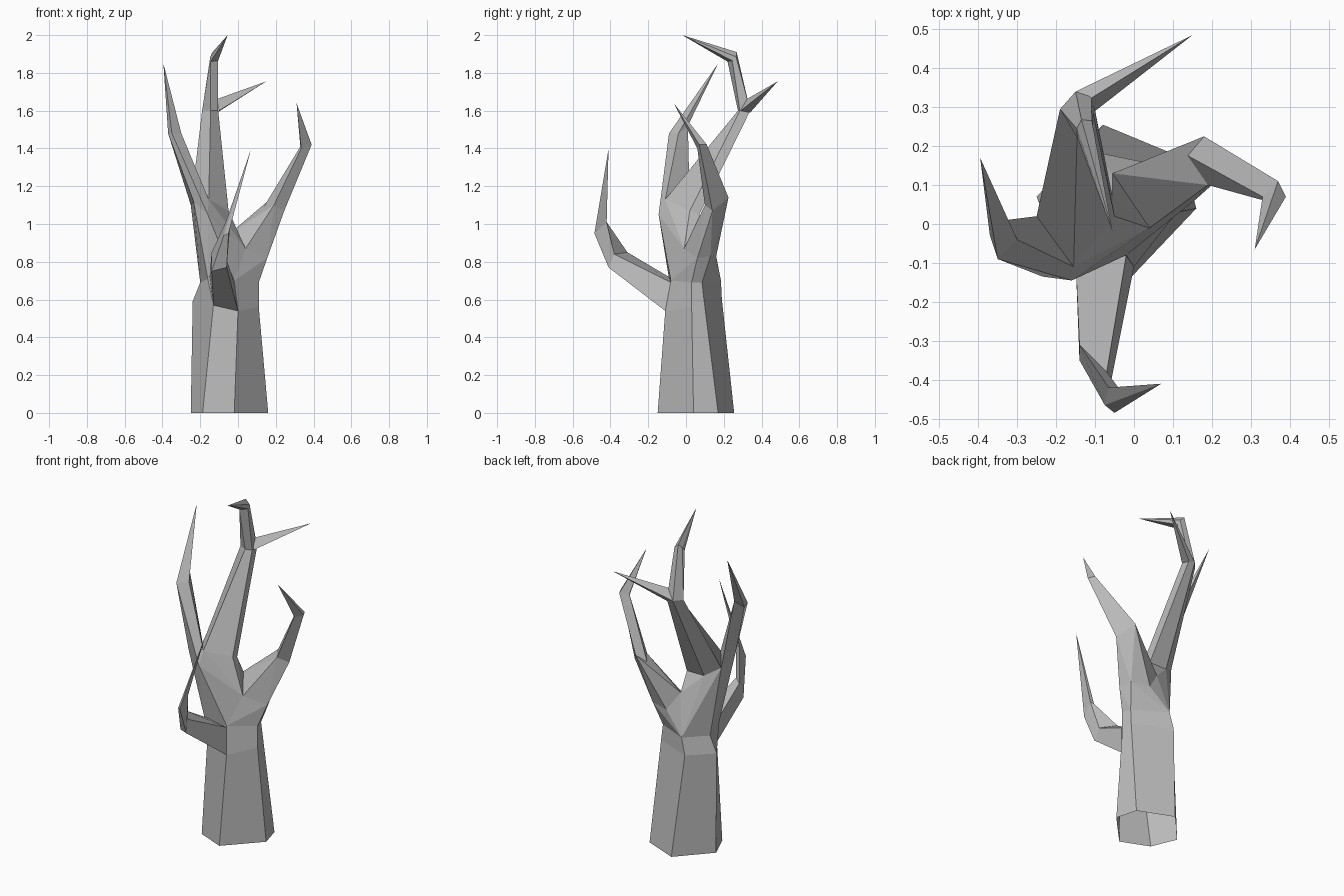
import bpy, bmesh

cube = bpy.data.objects.get("Cube")
if cube:
    bpy.data.objects.remove(cube, do_unlink=True)

bark = bpy.data.materials.new("grey_bark")
bark.use_nodes = True
GREY = (0.5, 0.5, 0.5, 1.0)
bark.diffuse_color = GREY
bark.node_tree.nodes["Principled BSDF"].inputs["Base Color"].default_value = GREY


def finish(name, bm):
    bmesh.ops.recalc_face_normals(bm, faces=bm.faces)
    mesh = bpy.data.meshes.new(name)
    bm.to_mesh(mesh)
    bm.free()
    mesh.materials.append(bark)
    obj = bpy.data.objects.new(name, mesh)
    bpy.context.collection.objects.link(obj)


def loft(name, rings, tip=None):
    """Skin a chain of equal-sized rings, closing to an optional pointed tip."""
    bm = bmesh.new()
    loops = [[bm.verts.new(p) for p in ring] for ring in rings]
    n = len(rings[0])
    for low, high in zip(loops, loops[1:]):
        for i in range(n):
            j = (i + 1) % n
            bm.faces.new((low[i], low[j], high[j], high[i]))
    if tip:
        end = bm.verts.new(tip)
        for i in range(n):
            bm.faces.new((loops[-1][i], loops[-1][(i + 1) % n], end))
    finish(name, bm)


def hull(name, points):
    """Faceted solid wrapped around a junction's corner points."""
    bm = bmesh.new()
    for p in points:
        bm.verts.new(p)
    bmesh.ops.convex_hull(bm, input=bm.verts)
    loose = [v for v in bm.verts if not v.link_faces]
    bmesh.ops.delete(bm, geom=loose, context='VERTS')
    finish(name, bm)


# Trunk: six-sided open tube, waisted under the fork
base = [(-.02, -.15, 0), (.16, .04, 0), (.125, .17, 0),
        (-.08, .255, 0), (-.25, .07, 0), (-.187, -.08, 0)]
shoulder = [(0, -.11, .54), (.11, .03, .56), (.10, .095, .60),
            (-.125, .19, .60), (-.24, .05, .59), (-.13, -.11, .57)]
waist = [(-.02, -.08, .70), (.11, .03, .69), (.095, .085, .69),
         (-.10, .185, .70), (-.20, .055, .69), (-.16, -.09, .71)]
loft("trunk", [base, shoulder, waist])

# Fork: both halves share the front and back crotch points
crotch = [(.04, -.01, .87), (-.055, .13, .94)]
limb_ring = [(.155, .06, .82), (.13, .13, .83), (.02, .16, .83)]
left_ring = [(.13, .18, 1.08), (.18, .225, 1.14), (.245, .14, 1.07), (.19, .10, 1.10)]
right_ring = [(-.235, -.135, 1.12), (-.16, -.145, 1.05), (-.155, -.11, 1.13), (-.25, .02, 1.10)]
back_ring = [(-.155, -.11, 1.13), (-.05, .02, 1.07), (-.055, .07, 1.05),
             (-.17, .07, 1.05), (-.25, .02, 1.10)]
A, B, C, D, E, F = waist
hull("left_fork_base", [A, B, C, D] + crotch + limb_ring)
hull("left_fork", crotch + limb_ring + left_ring)
hull("right_fork", [A, D, E, F] + crotch + right_ring + back_ring)

# Branch on the +x side, hooked forward at the end
loft("left_branch", [
    left_ring,
    [(.33, .07, 1.41), (.37, .11, 1.42), (.39, .07, 1.42), (.335, .06, 1.40)],
], (.31, -.065, 1.64))

# Branch on the -x side, sweeping up and back
loft("right_branch", [
    right_ring,
    [(-.37, -.03, 1.48), (-.35, -.09, 1.48), (-.30, -.04, 1.48), (-.33, .01, 1.52)],
], (-.395, .17, 1.85))

# Back branch, bending forward at the top
loft("back_branch", [
    back_ring,
    [(-.145, .275, 1.60), (-.105, .285, 1.60), (-.11, .34, 1.60),
     (-.15, .34, 1.60), (-.19, .295, 1.60)],
    [(-.145, .22, 1.86), (-.105, .245, 1.865), (-.108, .265, 1.885),
     (-.135, .268, 1.91), (-.147, .245, 1.885)],
], (-.055, -.02, 2.0))

# Side twig at the back branch's bend
loft("back_twig", [
    [(-.15, .34, 1.60), (-.11, .34, 1.59), (-.10, .29, 1.60), (-.115, .32, 1.66)],
], (.15, .485, 1.755))

# Front branch: low, reaching out then hooking up
loft("front_branch", [
    [(-.13, -.11, .57), (0, -.11, .54), (-.02, -.08, .69), (-.15, -.09, .72)],
    [(-.14, -.35, .75), (-.06, -.41, .77), (-.07, -.38, .84), (-.14, -.31, .85)],
    [(-.075, -.465, .94), (-.05, -.485, .95), (-.04, -.42, 1.01), (-.065, -.42, 1.01)],
], (.07, -.41, 1.40))
